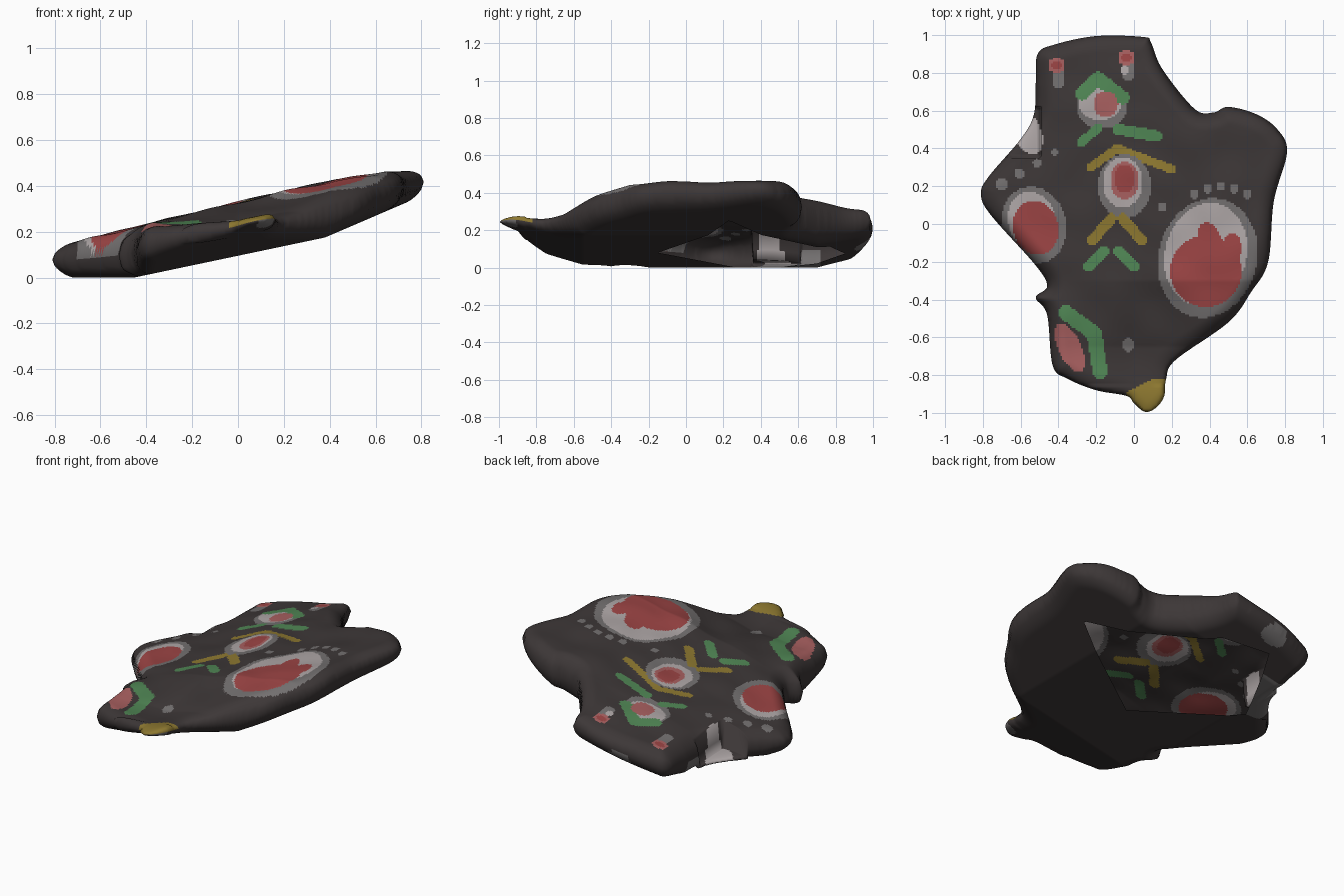
import bpy, bmesh, math
from mathutils import Vector, noise, kdtree

if "Cube" in bpy.data.objects:
    bpy.data.objects.remove(bpy.data.objects["Cube"])

STEP = 0.01

# ---- colours
COLOURS = {
    "charcoal": (0.046, 0.038, 0.038), "red": (0.33, 0.058, 0.058),
    "pale_red": (0.39, 0.115, 0.115), "green": (0.08, 0.24, 0.09),
    "yellow": (0.27, 0.19, 0.03), "white": (0.42, 0.38, 0.38),
    "grey": (0.17, 0.16, 0.16),
}
NAMES = list(COLOURS)

# ---- slab outline and the opening in the underside
OUTLINE = [(-.51, .90), (-.42, .95), (-.2, .995), (.05, .99), (.09, .96), (.15, .82), (.32, .61),
           (.42, .59), (.50, .62), (.65, .58), (.76, .50), (.81, .38), (.74, .12), (.71, -.2),
           (.62, -.36), (.50, -.52), (.22, -.72), (.17, -.82), (.16, -.91), (.12, -.97),
           (.06, -.995), (.0, -.95), (-.04, -.91), (-.2, -.88), (-.35, -.82), (-.43, -.75),
           (-.46, -.48), (-.52, -.39), (-.46, -.33), (-.52, -.22), (-.76, .05),
           (-.81, .16), (-.77, .25), (-.60, .45), (-.53, .58), (-.52, .75)]
HOLE = [(.56, .23), (-.07, -.15), (-.52, .35), (-.27, .85), (0, .77)]


class Region:
    """Closed outline with signed distance (positive inside) and nearest point."""
    def __init__(self, pts, smooth):
        v = [Vector(p) for p in pts]
        n, self.p = len(v), []
        for i in range(n):
            a, b, c, d = (v[(i + k) % n] for k in (-1, 0, 1, 2))
            steps = max(2, int((c - b).length / 0.003))
            for s in range(steps):
                t = s / steps
                if smooth:
                    q = .5 * (2 * b + (c - a) * t + (2 * a - 5 * b + 4 * c - d) * t * t
                              + (3 * b - a - 3 * c + d) * t ** 3)
                else:
                    q = b.lerp(c, t)
                self.p.append(q)
        area = sum(a.x * b.y - a.y * b.x for a, b in zip(self.p, self.p[1:] + self.p[:1]))
        self.sign = 1 if area > 0 else -1
        self.kd = kdtree.KDTree(len(self.p))
        for i, q in enumerate(self.p):
            self.kd.insert((q.x, q.y, 0), i)
        self.kd.balance()

    def query(self, x, y):
        co, i, d = self.kd.find((x, y, 0))
        t = self.p[(i + 1) % len(self.p)] - self.p[i - 1]
        side = t.x * (y - co.y) - t.y * (x - co.x)
        return (d if side * self.sign > 0 else -d), co


body, opening = Region(OUTLINE, True), Region(HOLE, False)


def clamp(t):
    return min(1, max(0, t))


def heights(x, y):
    """Top and bottom of the tilted slab before its rim is rounded."""
    top = min(.33 + .235 * x, .37 + .14 * x)
    bot = max(.005, .10 + .21 * x) + .22 * max(0, x - .38) + .3 * max(0, -.72 - x)
    top -= .085 * clamp((-.3 - y) / .35) * clamp((x + .4) / .4) + .05 * max(0, y - .6)
    bot += .28 * max(0, -.55 - y) + .25 * max(0, y - .7)
    top += .014 * noise.noise(Vector((x * 5, y * 5, 0)))
    if .36 < y < .62:                               # flat chipped ledge left of the neck
        top += (bot + .04 - top) * clamp((-.49 - x) / .015)
    return top, bot


# ---- painted marks, later ones cover earlier ones
marks = []


def spot(colour, cx, cy, rx, ry, deg=0):
    c, s = math.cos(math.radians(deg)), math.sin(math.radians(deg))

    def test(x, y):
        u, v = x - cx, y - cy
        return ((u * c + v * s) / rx) ** 2 + ((v * c - u * s) / ry) ** 2 < 1
    marks.append((colour, test))


def stroke(colour, r, *pts):
    v = [Vector(p) for p in pts]

    def test(x, y):
        p = Vector((x, y))
        for a, b in zip(v, v[1:]):
            t = clamp((p - a).dot(b - a) / (b - a).length_squared)
            if (p - a.lerp(b, t)).length < r:
                return True
        return False
    marks.append((colour, test))


def stroke_pair(colour, r, axis, dx0, y0, dx1, y1):
    for side in (-1, 1):
        stroke(colour, r, (axis + side * dx0, y0), (axis + side * dx1, y1))


def ringed_spot(cx, cy, rx, ry, deg, rim):
    """Grey ring around a white disc."""
    spot("grey", cx, cy, rx, ry, deg)
    spot("white", cx - .01, cy + .02, rx - rim, ry - rim, deg)


# crown mark
ringed_spot(-.17, .62, .135, .115, 0, .025)
stroke("green", .036, (-.275, .69), (-.19, .77), (-.06, .67))
spot("pale_red", -.15, .635, .065, .07)
stroke("green", .024, (-.28, .43), (-.19, .51))
stroke("green", .03, (-.08, .50), (.12, .465))
# centre mark
stroke("yellow", .023, (-.23, .30), (-.09, .40), (.20, .29))
ringed_spot(-.05, .20, .14, .17, 0, .035)
spot("pale_red", -.05, .23, .075, .10)
spot("red", -.05, .24, .055, .075)
stroke_pair("yellow", .028, -.09, .03, .03, .13, -.085)
stroke_pair("green", .028, -.12, .04, -.145, .12, -.225)
# arm marks
ringed_spot(-.53, -.005, .17, .205, 15, .045)
spot("red", -.52, -.02, .12, .145, 15)
ringed_spot(.39, -.18, .26, .32, -15, .045)
spot("red", .38, -.25, .19, .19)
spot("red", .40, -.08, .06, .09, 20)
spot("red", .52, -.13, .05, .08)
# front marks
stroke("green", .04, (-.36, -.47), (-.21, -.58), (-.18, -.78))
spot("pale_red", -.34, -.655, .06, .14, 25)
spot("grey", -.03, -.64, .03, .04)
# eye spots
for ex, ey in ((-.41, .84), (-.04, .88)):
    spot("grey", ex + .01, ey - .06, .035, .065)
    spot("pale_red", ex, ey, .045, .04)
    spot("red", ex, ey, .026, .025)
spot("white", -.05, .815, .02, .025)
# chipped ledge
spot("white", -.57, .49, .075, .13, 25)
# toe spots: a straight row on the left, an arch on the right
for k in range(4):
    spot("grey", -.70 + .093 * k, .21 + .057 * k, .03 - .004 * k, .03 - .004 * k)
for k in range(-2, 3):
    spot("grey", .46 + .07 * k, .20 - .011 * k * k, .025, .025)
spot("grey", .15, .09, .022, .022)


def paint(x, y, upper):
    if upper and x > -.045 and y < max(-.89, -.87 + .5 * x) and y < -.825:
        return "yellow"                             # dipped front tip
    if not upper:
        if ((x + .22) / .08) ** 2 + ((y - .95) / .05) ** 2 < 1 or math.hypot(x - .13, y + .95) < .05:
            return "grey"
        return "grey" if .35 < y < .72 and -.62 < x < -.52 + (y - .35) * .5 else "charcoal"
    return next((name for name, test in reversed(marks) if test(x, y)), "charcoal")


def add_skin(bm, upper):
    """One grid skin, trimmed to the outline and bent to the slab's height."""
    grid = {}

    def vert(i, j):
        if (i, j) not in grid:
            grid[i, j] = bm.verts.new((i * STEP, j * STEP, 0))
        return grid[i, j]

    for i in range(-85, 85):
        for j in range(-104, 104):
            x, y = (i + .5) * STEP, (j + .5) * STEP
            if body.query(x, y)[0] <= 0 or (not upper and opening.query(x, y)[0] > 0):
                continue
            quad = [vert(i, j), vert(i + 1, j), vert(i + 1, j + 1), vert(i, j + 1)]
            f = bm.faces.new(quad if upper else quad[::-1])
            f.material_index = NAMES.index(paint(x, y, upper))
            f.smooth = True
    for v in grid.values():
        if v.is_boundary:                           # pull ragged edges onto the outlines
            near = body.query(v.co.x, v.co.y)
            if not upper:
                near = min(near, opening.query(v.co.x, v.co.y), key=lambda q: abs(q[0]))
            v.co.x, v.co.y = near[1].x, near[1].y
        x, y = v.co.x, v.co.y
        d = max(0, body.query(x, y)[0])
        top, bot = heights(x, y)
        rim = bot + .48 * (top - bot)
        u = min(1, d / (.05 if y < -.86 else .09 if upper else .08))
        v.co.z = rim + ((top if upper else bot) - rim) * math.sqrt(1 - (1 - u) ** 2)


# ---- slab: upper and lower skins joined at the rim
bm = bmesh.new()
add_skin(bm, True)
add_skin(bm, False)
bmesh.ops.remove_doubles(bm, verts=bm.verts, dist=0.0005)
low = min(v.co.z for v in bm.verts)
bmesh.ops.translate(bm, verts=bm.verts, vec=(0, 0, -low))
mesh = bpy.data.meshes.new("painted_slab")
bm.to_mesh(mesh)
bm.free()
for name, rgb in COLOURS.items():
    m = bpy.data.materials.new(name)
    m.diffuse_color = (*rgb, 1)
    m.use_nodes = True
    m.node_tree.nodes["Principled BSDF"].inputs["Base Color"].default_value = m.diffuse_color
    mesh.materials.append(m)
slab = bpy.data.objects.new("painted_slab", mesh)
bpy.context.collection.objects.link(slab)
